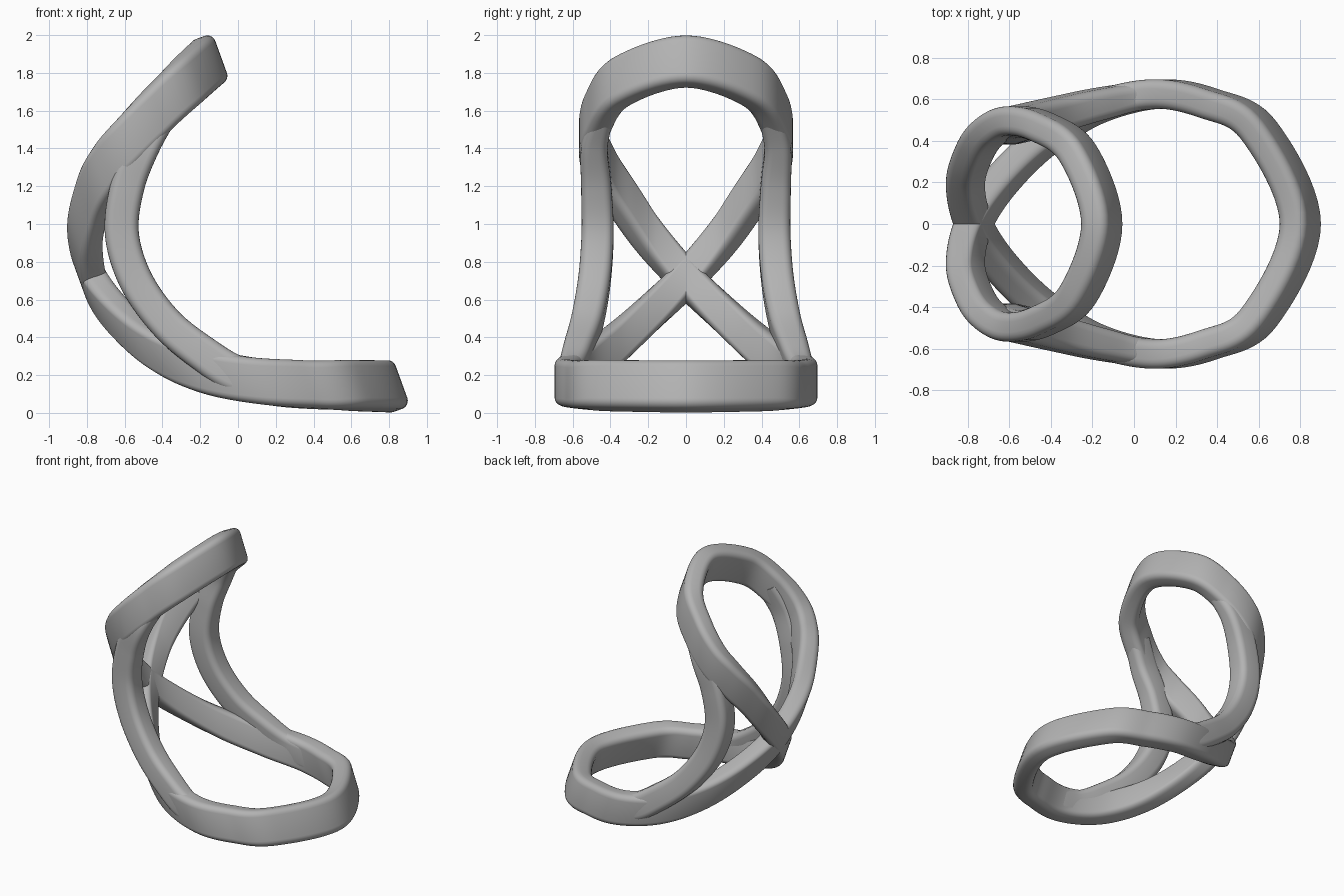
import bpy, bmesh, math
from mathutils import Vector

cube = bpy.data.objects.get("Cube")
if cube:
    bpy.data.objects.remove(cube, do_unlink=True)

grey = bpy.data.materials.new("plain grey")
grey.use_nodes = True
colour = (0.45, 0.45, 0.45, 1)
grey.diffuse_color = colour
grey.node_tree.nodes["Principled BSDF"].inputs["Base Color"].default_value = colour

LEAN = Vector((0.34, 0, -0.94)).normalized()   # direction of the band's height


def rounded_rect(w, h, r, steps=5):
    """Outline of a rounded rectangle, w by h."""
    pts = []
    for k, (sx, sy) in enumerate(((1, 1), (-1, 1), (-1, -1), (1, -1))):
        for i in range(steps + 1):
            a = (k + i / steps) * math.pi / 2
            pts.append((sx * (w / 2 - r) + r * math.cos(a),
                        sy * (h / 2 - r) + r * math.sin(a)))
    return pts


def smooth_path(pts, closed, steps=10):
    """Catmull-Rom through points of any dimension; returns tuples."""
    n = len(pts)
    out = []
    for i in range(n if closed else n - 1):
        if closed:
            q = [pts[(i + k) % n] for k in (-1, 0, 1, 2)]
        else:
            q = [pts[min(max(i + k, 0), n - 1)] for k in (-1, 0, 1, 2)]
        for s in range(steps):
            t = s / steps
            out.append(tuple(
                0.5 * (2 * b + (c - a) * t + (2 * a - 5 * b + 4 * c - d) * t * t
                       + (3 * b - a - 3 * c + d) * t ** 3)
                for a, b, c, d in zip(*q)))
    if not closed:
        out.append(tuple(pts[-1]))
    return out


def loft(name, rings, closed):
    """Skin a list of point rings."""
    bm = bmesh.new()
    loops = [[bm.verts.new(p) for p in ring] for ring in rings]
    m = len(loops[0])
    pairs = list(zip(loops, loops[1:]))
    if closed:
        pairs.append((loops[-1], loops[0]))
    for a, b in pairs:
        for i in range(m):
            j = (i + 1) % m
            bm.faces.new((a[i], a[j], b[j], b[i]))
    if not closed:
        bm.faces.new(loops[0])
        bm.faces.new(loops[-1])
    bmesh.ops.recalc_face_normals(bm, faces=bm.faces)
    mesh = bpy.data.meshes.new(name)
    bm.to_mesh(mesh)
    bm.free()
    mesh.materials.append(grey)
    ob = bpy.data.objects.new(name, mesh)
    bpy.context.collection.objects.link(ob)
    bpy.ops.object.select_all(action="DESELECT")
    ob.select_set(True)
    bpy.context.view_layer.objects.active = ob
    bpy.ops.object.shade_smooth_by_angle(angle=math.radians(40))
    return ob


def tangents(path, closed):
    n = len(path)
    for i in range(n):
        a = path[i - 1] if closed or i else path[0]
        b = path[(i + 1) % n] if closed or i < n - 1 else path[-1]
        yield (b - a).normalized()


def mirror(pts):
    return [(p[0], -p[1], p[2]) for p in pts]


# Figure-eight band: base ring, crossing at the back, upper ring
base_front = (0.80, 0, 0.14)
base_side = [(0.60, 0.45, 0.145), (0.36, 0.58, 0.15), (0.1, 0.625, 0.17),
             (-0.2, 0.55, 0.23), (-0.45, 0.39, 0.35), (-0.65, 0.19, 0.53)]
crossing = (-0.77, 0, 0.715)
upper_side = [(-0.81, 0.19, 0.93), (-0.77, 0.34, 1.14), (-0.70, 0.44, 1.29),
              (-0.59, 0.495, 1.43), (-0.44, 0.465, 1.59), (-0.27, 0.34, 1.755)]
upper_front = (-0.155, 0, 1.86)
eight = ([base_front] + base_side + [crossing] + mirror(upper_side)
         + [upper_front] + upper_side[::-1] + [crossing] + mirror(base_side[::-1]))

path = [Vector(p) for p in smooth_path(eight, True)]
outline = rounded_rect(0.14, 0.27, 0.045)
rings = []
for p, t in zip(path, tangents(path, True)):
    side = t.cross(LEAN).normalized()
    rings.append([p + side * u + LEAN * v for u, v in outline])
loft("figure_eight_band", rings, True)

# Side struts: x, y, z, thickness, depth
strut = [(0.2, 0.615, 0.165, 0.12, 0.20), (0.0, 0.61, 0.2, 0.13, 0.20),
         (-0.18, 0.575, 0.31, 0.15, 0.19), (-0.38, 0.525, 0.475, 0.165, 0.18),
         (-0.54, 0.485, 0.70, 0.17, 0.18), (-0.615, 0.468, 0.95, 0.17, 0.18),
         (-0.585, 0.475, 1.2, 0.16, 0.18), (-0.50, 0.485, 1.42, 0.14, 0.18),
         (-0.40, 0.44, 1.6, 0.12, 0.18)]
samples = smooth_path(strut, False)
path = [Vector(s[:3]) for s in samples]
for name, flip in (("left_strut", 1), ("right_strut", -1)):
    rings = []
    for p, t, s in zip(path, tangents(path, False), samples):
        deep = t.cross(Vector((0, 1, 0))).normalized()
        side = deep.cross(t)
        ring = [p + side * u + deep * v for u, v in rounded_rect(s[3], s[4], 0.045)]
        rings.append([(q.x, q.y * flip, q.z) for q in ring])
    loft(name, rings, False)
